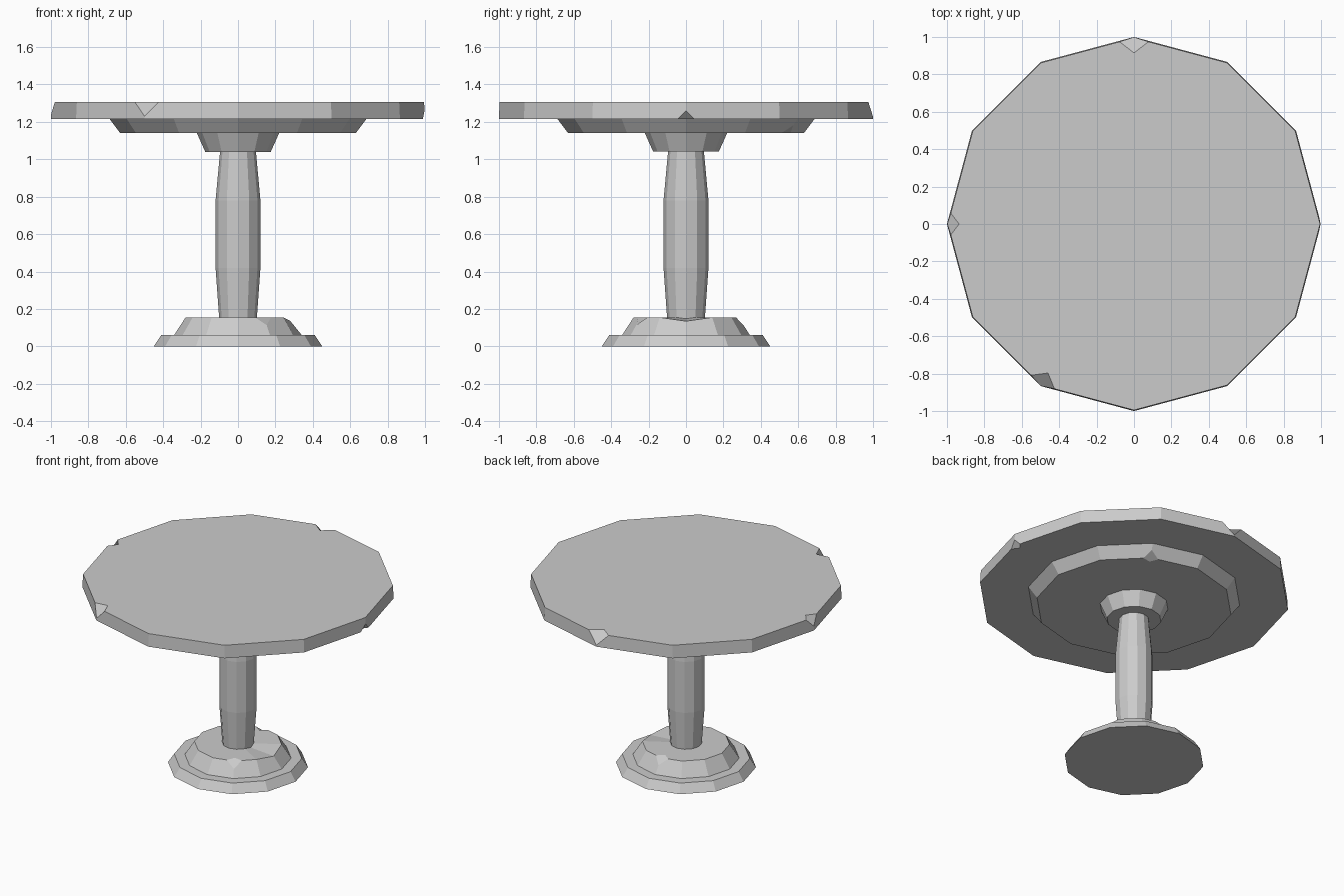
import bpy, bmesh, math
from mathutils import Vector

SIDES = 12

cube = bpy.data.objects.get("Cube")
if cube:
    bpy.data.objects.remove(cube)

stone = bpy.data.materials.new("grey_stone")
stone.use_nodes = True
stone.diffuse_color = (0.6, 0.6, 0.6, 1)
stone.node_tree.nodes["Principled BSDF"].inputs["Base Color"].default_value = (0.6, 0.6, 0.6, 1)


def turned(name, profile, chips=(), dents=()):
    """Twelve-sided solid from (radius, height) pairs.
    chips: (ring, corner, size) knocked-off corners; dents: (ring, corner, drop)."""
    bm = bmesh.new()
    rings = []
    for r, z in profile:
        angles = [math.tau * i / SIDES for i in range(SIDES)]
        rings.append([bm.verts.new((r * math.cos(a), r * math.sin(a), z)) for a in angles])
    low = bm.verts.new((0, 0, profile[0][1]))
    high = bm.verts.new((0, 0, profile[-1][1]))
    for i in range(SIDES):
        j = (i + 1) % SIDES
        bm.faces.new((low, rings[0][j], rings[0][i]))
        bm.faces.new((high, rings[-1][i], rings[-1][j]))
        for a, b in zip(rings, rings[1:]):
            bm.faces.new((a[i], a[j], b[j], b[i]))
    for ring, corner, drop in dents:
        rings[ring][corner].co.z -= drop
    # Cut each chipped corner back to a small facet
    for vert, size in [(rings[r][c], s) for r, c, s in chips]:
        bmesh.ops.bevel(bm, geom=[vert], offset=size, offset_type='OFFSET',
                        segments=1, profile=0.5, affect='VERTICES')
    bmesh.ops.recalc_face_normals(bm, faces=bm.faces)
    mesh = bpy.data.meshes.new(name)
    bm.to_mesh(mesh)
    bm.free()
    mesh.materials.append(stone)
    obj = bpy.data.objects.new(name, mesh)
    bpy.context.collection.objects.link(obj)
    return obj


# Foot: low plinth with a smaller tapered step on it
turned("foot_plinth", [(0.45, 0), (0.41, 0.06)])
turned("foot_step", [(0.345, 0.055), (0.28, 0.155)],
       chips=[(1, 10, 0.05), (1, 3, 0.05)], dents=[(1, 0, 0.02)])

# Slightly swollen shaft
turned("shaft", [(0.1, 0.14), (0.12, 0.42), (0.12, 0.78), (0.095, 1.05)])

# Flared collar and the tray that carries the top
turned("collar", [(0.175, 1.04), (0.22, 1.14)])
turned("under_tray", [(0.63, 1.14), (0.69, 1.22)], chips=[(0, 2, 0.05)])

# Table top with worn corners
turned("table_top", [(1.0, 1.215), (0.995, 1.305)],
       chips=[(1, 3, 0.08), (1, 6, 0.06), (1, 8, 0.075), (0, 0, 0.045)])
